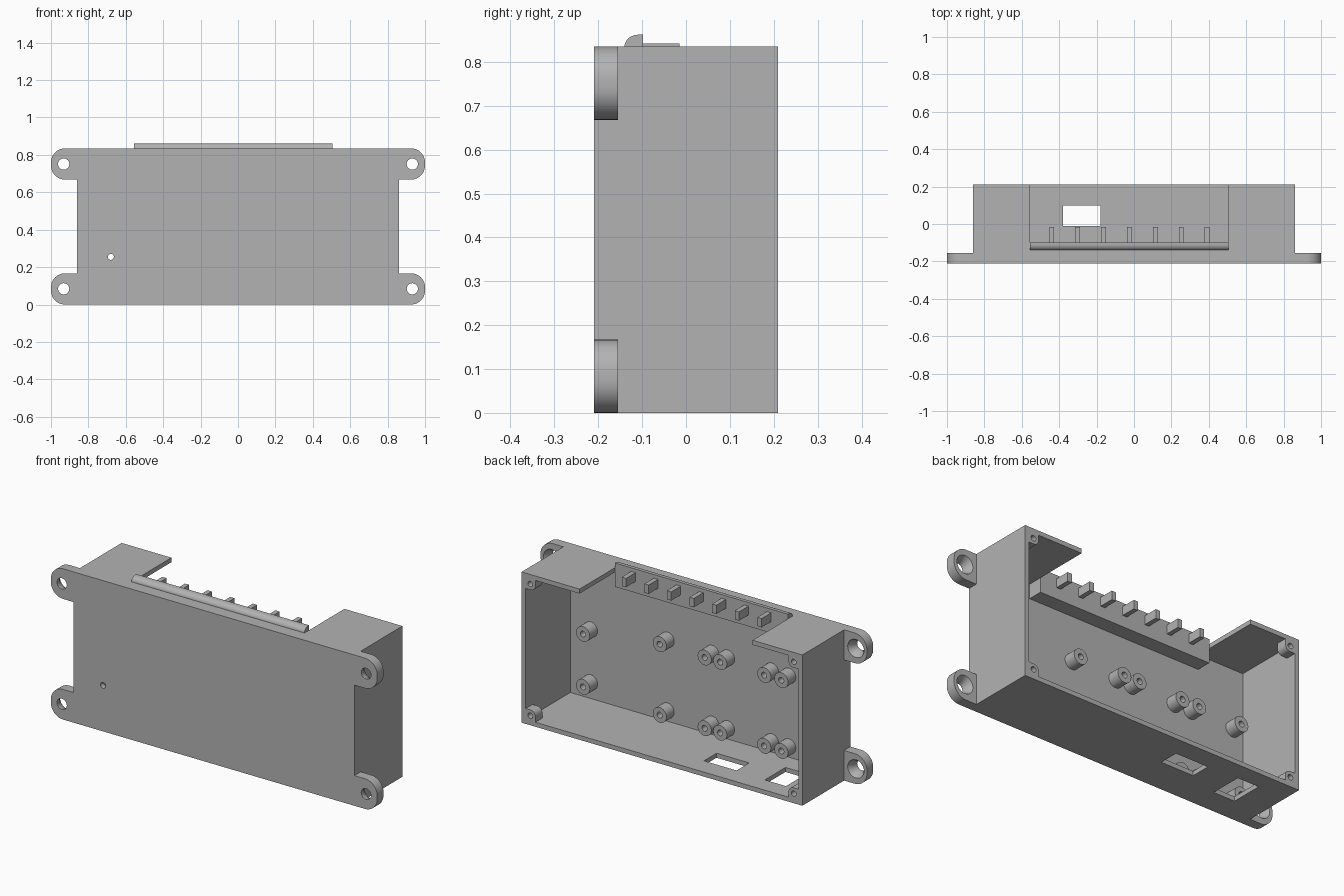
import bpy, bmesh, math
from mathutils import Vector, Matrix

cube = bpy.data.objects.get("Cube")
if cube:
    bpy.data.objects.remove(cube, do_unlink=True)

grey = bpy.data.materials.new("Plain Grey")
grey.use_nodes = True
grey.diffuse_color = (0.45, 0.45, 0.45, 1)
grey.node_tree.nodes["Principled BSDF"].inputs["Base Color"].default_value = grey.diffuse_color


def finish(name, bm):
    bmesh.ops.recalc_face_normals(bm, faces=bm.faces)
    mesh = bpy.data.meshes.new(name)
    bm.to_mesh(mesh)
    bm.free()
    mesh.materials.append(grey)
    obj = bpy.data.objects.new(name, mesh)
    bpy.context.collection.objects.link(obj)
    return obj


def box(name, x, y, z):
    bm = bmesh.new()
    size = Vector((x[1] - x[0], y[1] - y[0], z[1] - z[0]))
    mid = Vector((sum(x), sum(y), sum(z))) / 2
    bmesh.ops.create_cube(bm, size=1, matrix=Matrix.Translation(mid) @ Matrix.Diagonal(size).to_4x4())
    return finish(name, bm)


def prism(name, points, start, end, axis="y"):
    """Extrude (x, z) points along y, or (y, z) points along x."""
    bm = bmesh.new()
    place = (lambda p: (p[0], start, p[1])) if axis == "y" else (lambda p: (start, p[0], p[1]))
    face = bm.faces.new([bm.verts.new(place(p)) for p in points])
    ext = bmesh.ops.extrude_face_region(bm, geom=[face])["geom"]
    shift = (0, end - start, 0) if axis == "y" else (end - start, 0, 0)
    bmesh.ops.translate(bm, verts=[g for g in ext if isinstance(g, bmesh.types.BMVert)], vec=shift)
    return finish(name, bm)


def lathe(name, x, z, profile, closed=False):
    """Spin (radius, y) points about a line along y."""
    bm = bmesh.new()
    pts = profile + profile[:1] if closed else profile
    verts = [bm.verts.new((x + r, y, z)) for r, y in pts]
    edges = [bm.edges.new(pair) for pair in zip(verts, verts[1:])]
    bmesh.ops.spin(bm, geom=verts + edges, cent=(x, 0, z), axis=(0, 1, 0),
                   angle=math.tau, steps=32, use_duplicate=False)
    bmesh.ops.remove_doubles(bm, verts=bm.verts, dist=0.0002)
    return finish(name, bm)


def arc(cx, cz, rx, rz, a, b, n=10):
    angles = [math.radians(a + (b - a) * i / n) for i in range(n + 1)]
    return [(cx + rx * math.cos(t), cz + rz * math.sin(t)) for t in angles]


def cut(obj, cutters):
    for c in cutters:
        c.hide_render = True
        mod = obj.modifiers.new("cut", "BOOLEAN")
        mod.operation, mod.solver, mod.object = "DIFFERENCE", "EXACT", c
    graph = bpy.context.evaluated_depsgraph_get()
    mesh = bpy.data.meshes.new_from_object(obj.evaluated_get(graph))
    obj.modifiers.clear()
    obj.data = mesh
    for c in cutters:
        bpy.data.objects.remove(c, do_unlink=True)


def pin(x, z, r, y0, y1, r_end=None):
    return lathe("cutter", x, z, [(0, y0), (r, y0), (r_end or r, y1), (0, y1)])


W, H, BACK, FRONT = 0.86, 0.835, 0.21, -0.21
WALL, INNER = 0.025, -0.18
LEFT, RIGHT, LIP = -0.555, 0.505, -0.098
smooth = []

# Open-backed case with top opening, two ports and an indicator hole
case = box("case", (-W, W), (FRONT, BACK), (0, H))
cut(case, [
    box("cavity", (WALL - W, W - WALL), (INNER, 0.3), (WALL, H - WALL)),
    box("top_opening", (LEFT, RIGHT), (LIP, 0.3), (0.78, 0.9)),
    box("port_wide", (-0.38, -0.18), (-0.01, 0.10), (-0.1, 0.1)),
    box("port_square", (-0.69, -0.56), (-0.07, 0.11), (-0.1, 0.1)),
    pin(-0.68, 0.255, 0.016, -0.3, -0.1),
])
smooth.append(case)

# Mounting ears with countersunk holes, and screw blocks in the back corners
for sx, side in ((1, "left"), (-1, "right")):
    for top, level in ((False, "lower"), (True, "upper")):
        zf = (lambda z: H - z) if top else (lambda z: z)
        r, ear_h = 0.075, 0.167
        pts = [(W, 0)] + arc(1 - r, r, r, r, -90, 0) + arc(1 - r, ear_h - r, r, r, 0, 90) + [(W, ear_h)]
        ear = prism(f"{side}_{level}_ear", [(sx * x, zf(z)) for x, z in pts], FRONT, -0.155)
        hole = lathe("cutter", sx * 0.932, zf(0.084),
                     [(0, -0.3), (0.03, -0.3), (0.03, -0.19), (0.05, -0.155), (0.05, -0.1), (0, -0.1)])
        cut(ear, [hole])

        a, b, rr = WALL, 0.085, 0.03
        pts = [(a, a), (b, a)] + arc(b - rr, b - rr, rr, rr, 0, 90) + [(a, b)]
        block = prism(f"{side}_{level}_screw_block",
                      [(sx * (W - x), zf(z)) for x, z in pts], 0.15, BACK)
        cut(block, [pin(sx * (W - 0.053), zf(0.053), 0.015, 0.1, 0.3)])
        smooth += [ear, block]

# Rounded ledge along the top opening
ledge = [(INNER - 0.005, 0.73), (LIP, 0.73), (LIP, 0.862)]
ledge += arc(-0.108, H, 0.032, 0.027, 90, 180) + [(-0.14, 0.82), (INNER - 0.005, 0.82)]
smooth.append(prism("top_ledge", ledge, LEFT, RIGHT, "x"))

# Row of support teeth on the ledge
for i in range(7):
    x = -0.44 + i * 0.1385
    box(f"support_tooth_{i + 1}", (x - 0.013, x + 0.013), (LIP, -0.015), (0.793, 0.842))

# Hollow board standoffs on the inside of the front wall
columns = [(x, 0.085, 0.477) for x in (0.24, -0.035, -0.13, -0.4, -0.505, -0.77)]
columns.append((0.71, 0.115, 0.408))
for i, (x, low, high) in enumerate(columns):
    for z, level in ((low, "lower"), (high, "upper")):
        ring = [(0.042, INNER), (0.042, -0.112), (0.016, -0.112), (0.016, INNER)]
        smooth.append(lathe(f"{level}_standoff_{i + 1}", x, z, ring, closed=True))

bpy.ops.object.select_all(action="DESELECT")
for obj in smooth:
    obj.select_set(True)
bpy.context.view_layer.objects.active = case
bpy.ops.object.shade_smooth_by_angle(angle=math.radians(30))
